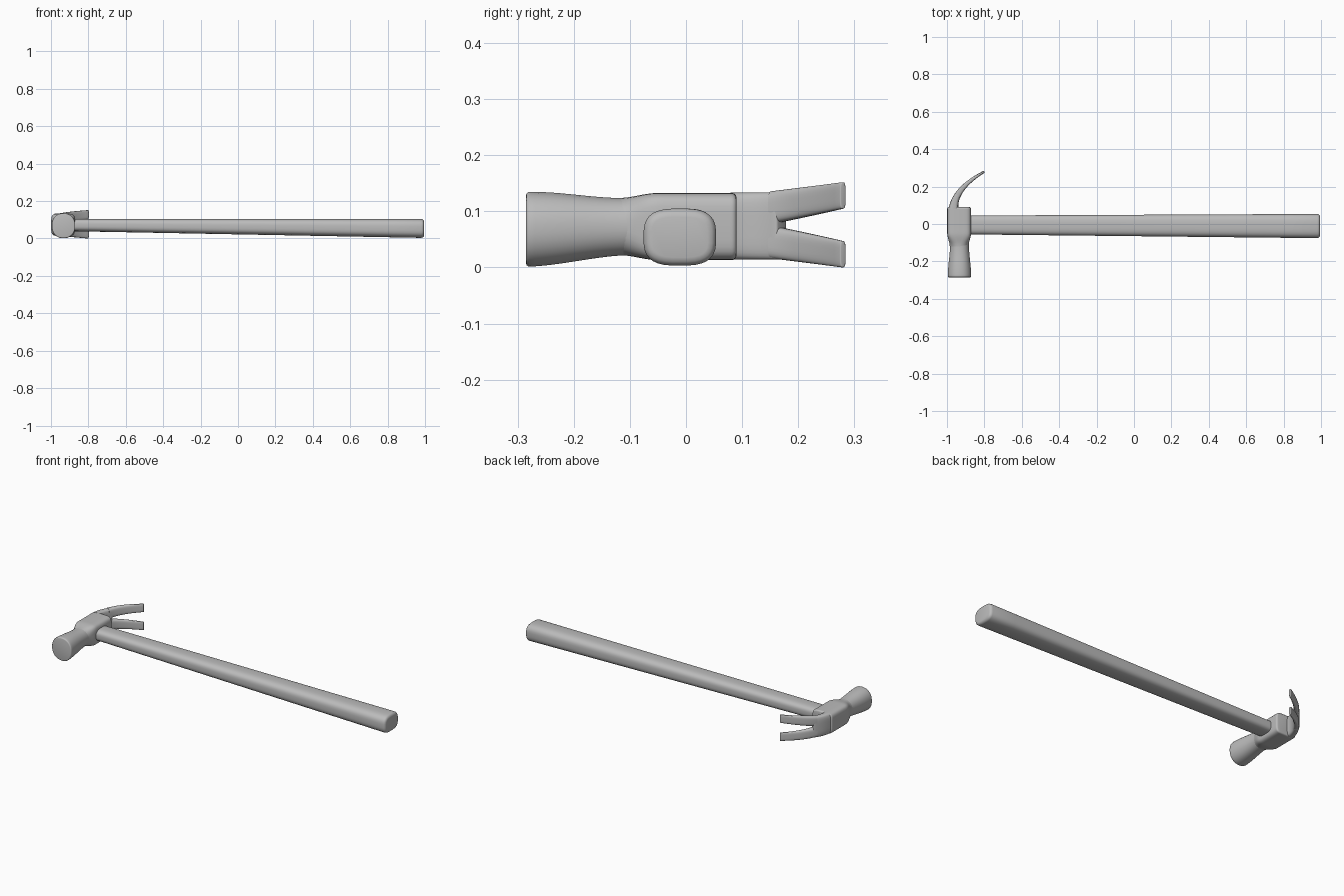
import bpy, bmesh, math
from mathutils import Vector

default_cube = bpy.data.objects.get("Cube")
if default_cube:
    bpy.data.objects.remove(default_cube, do_unlink=True)

grey = bpy.data.materials.new("plain grey")
grey.use_nodes = True
colour = (0.5, 0.5, 0.5, 1)
grey.diffuse_color = colour
grey.node_tree.nodes["Principled BSDF"].inputs["Base Color"].default_value = colour


def mix(start, end, t):
    return start + (end - start) * t


def ease(t):
    return t * t * (3 - 2 * t)


def signed_power(value, exponent):
    return math.copysign(abs(value) ** exponent, value)


def loft(name, section, steps, bevel, sides=32):
    """Skin rounded sections along a path and round off the far end.
    section(t) gives centre, direction, half width, half height, squareness."""
    bm = bmesh.new()
    rings = []
    for step in range(steps + 1):
        centre, direction, half_width, half_height, squareness = section(step / steps)
        across = direction.cross(Vector((0, 0, 1))).normalized()
        ring = []
        for side in range(sides):
            angle = math.tau * (side + 0.5) / sides
            u = signed_power(math.cos(angle), 2 / squareness) * half_width
            v = signed_power(math.sin(angle), 2 / squareness) * half_height
            ring.append(bm.verts.new(centre + across * u + Vector((0, 0, v))))
        rings.append(ring)
    for ring, following in zip(rings, rings[1:]):
        for side in range(sides):
            after = (side + 1) % sides
            bm.faces.new((ring[side], ring[after], following[after], following[side]))
    bm.faces.new(list(reversed(rings[0])))
    end_cap = bm.faces.new(rings[-1])
    bmesh.ops.recalc_face_normals(bm, faces=bm.faces)
    bmesh.ops.bevel(bm, geom=list(end_cap.edges), offset=bevel, segments=3,
                    profile=0.5, affect="EDGES", clamp_overlap=True)
    mesh = bpy.data.meshes.new(name)
    bm.to_mesh(mesh)
    bm.free()
    mesh.materials.append(grey)
    obj = bpy.data.objects.new(name, mesh)
    bpy.context.collection.objects.link(obj)
    bpy.ops.object.select_all(action="DESELECT")
    obj.select_set(True)
    bpy.context.view_layer.objects.active = obj
    bpy.ops.object.shade_smooth_by_angle(angle=math.radians(40))


# Handle, thickening downward and sideways toward the grip end
def handle_section(t):
    bottom, top = mix(0.04, 0.003, t), 0.105
    centre = Vector((mix(-0.95, 0.995, t), mix(-0.005, -0.011, t), (bottom + top) / 2))
    return centre, Vector((1, 0, 0)), mix(0.05, 0.065, t), (top - bottom) / 2, 3


# Round poll, flaring from the neck to the striking face
def poll_section(t):
    flare = ease(t)
    centre = Vector((-0.933, mix(-0.1, -0.285, t), mix(0.073, 0.068, t)))
    return centre, Vector((0, -1, 0)), mix(0.05, 0.063, flare), mix(0.051, 0.067, flare), 2.2


# Squared cheek around the handle, swelling out of the neck
def cheek_section(t):
    swell = ease(min(1, t * 3))
    centre = Vector((-0.935, mix(-0.12, 0.09, t), 0.073))
    return centre, Vector((0, 1, 0)), mix(0.05, 0.064, swell), mix(0.051, 0.06, swell), mix(2.2, 5, swell)


# The claw follows one curve, first as a web and then as two prongs
root, bend, tip = Vector((-0.965, 0.08, 0)), Vector((-0.96, 0.19, 0)), Vector((-0.8, 0.28, 0))


def claw_path(t):
    first, second = root.lerp(bend, t), bend.lerp(tip, t)
    return first.lerp(second, t), second - first, mix(0.028, 0.006, t ** 0.7)


def web_section(t):
    point, direction, thickness = claw_path(t * 0.43)
    return point + Vector((0, 0, 0.074)), direction, thickness, 0.06, 4


def prong_section(side):
    def section(t):
        point, direction, thickness = claw_path(mix(0.35, 1, t))
        inner, outer = mix(0.002, 0.029, t), mix(0.06, 0.076, t)
        height = 0.076 + side * (inner + outer) / 2
        return point + Vector((0, 0, height)), direction, thickness, (outer - inner) / 2, 3.5
    return section


loft("handle", handle_section, 12, 0.015)
loft("poll", poll_section, 12, 0.006)
loft("cheek", cheek_section, 18, 0.008)
loft("claw_web", web_section, 8, 0.004)
for name, side in (("upper_claw", 1), ("lower_claw", -1)):
    loft(name, prong_section(side), 12, 0.002)
